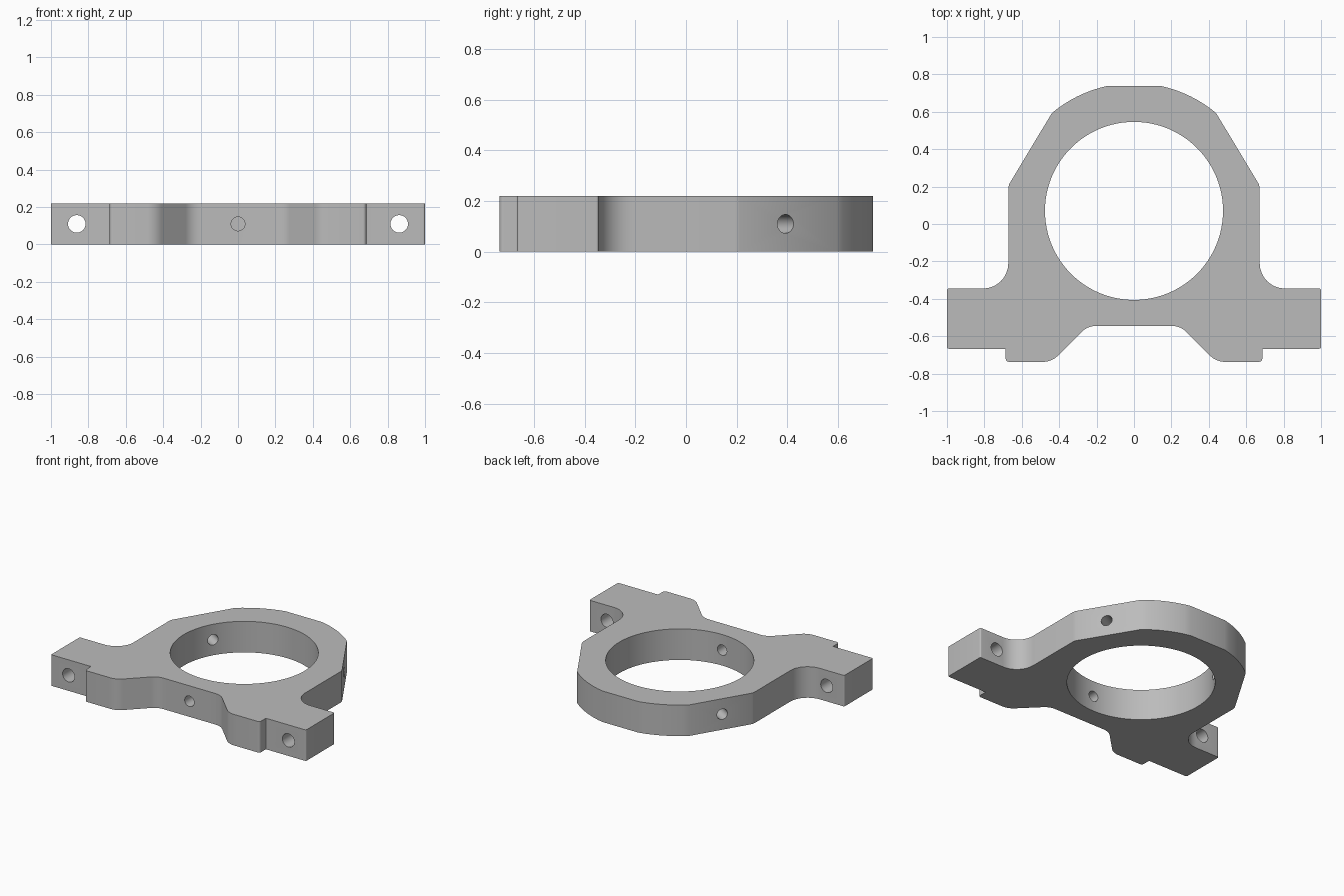
import bpy, bmesh
from math import radians, cos, sin, pi
from mathutils import Vector

if "Cube" in bpy.data.objects:
    bpy.data.objects.remove(bpy.data.objects["Cube"])

HEIGHT = 0.22
BORE_Y = 0.07
RING_R = 0.683


def rounded(prev, corner, nxt, radius, steps=8):
    """Arc of the given radius that replaces a sharp profile corner."""
    p, c, n = Vector(prev), Vector(corner), Vector(nxt)
    a, b = (p - c).normalized(), (n - c).normalized()
    half = a.angle(b) / 2
    centre = c + (a + b).normalized() * radius / sin(half)
    sweep = pi - 2 * half
    start = c + a * radius * cos(half) / sin(half) - centre
    turn = 1 if a.x * b.y - a.y * b.x < 0 else -1
    pts = []
    for i in range(steps + 1):
        t = turn * sweep * i / steps
        pts.append((centre.x + start.x * cos(t) - start.y * sin(t),
                    centre.y + start.x * sin(t) + start.y * cos(t)))
    return pts


def ring_arc(a0, a1, steps):
    angles = [radians(a0 + (a1 - a0) * i / steps) for i in range(steps + 1)]
    return [(RING_R * cos(a), BORE_Y + RING_R * sin(a)) for a in angles]


# Right half of the outline, top to bottom: ring, shoulder fillet, ear, foot, recess
half = ring_arc(78, 50, 8) + ring_arc(12, 10.2, 2)
corners = [((0.672, -0.345), 0.135), ((1.0, -0.345), 0.01), ((1.0, -0.667), 0.01),
           ((0.686, -0.667), 0.004), ((0.686, -0.737), 0.018),
           ((0.44, -0.737), 0.11), ((0.248, -0.545), 0.11)]
path = [half[-1]] + [c for c, r in corners] + [(0, -0.545)]
for i, (corner, radius) in enumerate(corners):
    half += rounded(path[i], corner, path[i + 2], radius)
outline = half + [(-x, y) for x, y in reversed(half)]

# Plate body
bm = bmesh.new()
face = bm.faces.new([bm.verts.new((x, y, 0)) for x, y in outline])
ext = bmesh.ops.extrude_face_region(bm, geom=[face])
bmesh.ops.translate(bm, vec=(0, 0, HEIGHT),
                    verts=[g for g in ext["geom"] if isinstance(g, bmesh.types.BMVert)])
bmesh.ops.recalc_face_normals(bm, faces=bm.faces)
mesh = bpy.data.meshes.new("clamp_plate")
bm.to_mesh(mesh)
bm.free()
plate = bpy.data.objects.new("clamp_plate", mesh)
bpy.context.collection.objects.link(plate)

grey = bpy.data.materials.new("plain grey")
grey.use_nodes = True
colour = (0.5, 0.5, 0.5, 1)
grey.diffuse_color = colour
grey.node_tree.nodes["Principled BSDF"].inputs["Base Color"].default_value = colour
mesh.materials.append(grey)

bpy.context.view_layer.objects.active = plate
plate.select_set(True)


def drill(name, centre, direction, radius, length, sides):
    """Cut a round hole through the plate."""
    bpy.ops.mesh.primitive_cylinder_add(
        vertices=sides, radius=radius, depth=length, location=centre,
        rotation=Vector(direction).to_track_quat('Z', 'Y').to_euler())
    cutter = bpy.context.object
    cutter.name = name
    cutter.hide_render = True
    cutter.data.materials.append(grey)
    bpy.ops.object.select_all(action='DESELECT')
    plate.select_set(True)
    bpy.context.view_layer.objects.active = plate
    mod = plate.modifiers.new(name, 'BOOLEAN')
    mod.operation = 'DIFFERENCE'
    mod.solver = 'EXACT'
    mod.object = cutter
    bpy.ops.object.modifier_apply(modifier=mod.name)
    bpy.data.objects.remove(cutter)


# Central bore, mounting holes through the ears, three radial screw holes
drill("bore", (0, BORE_Y, HEIGHT / 2), (0, 0, 1), 0.476, 1, 96)
for side in (-1, 1):
    drill("ear_hole", (side * 0.862, -0.5, HEIGHT / 2), (0, 1, 0), 0.047, 1, 32)
for angle in (-90, 30, 150):
    d = Vector((cos(radians(angle)), sin(radians(angle)), 0))
    drill("screw_hole", d * 0.58 + Vector((0, BORE_Y, HEIGHT / 2)), d, 0.037, 0.4, 32)

bpy.ops.object.shade_smooth_by_angle(angle=radians(30))
